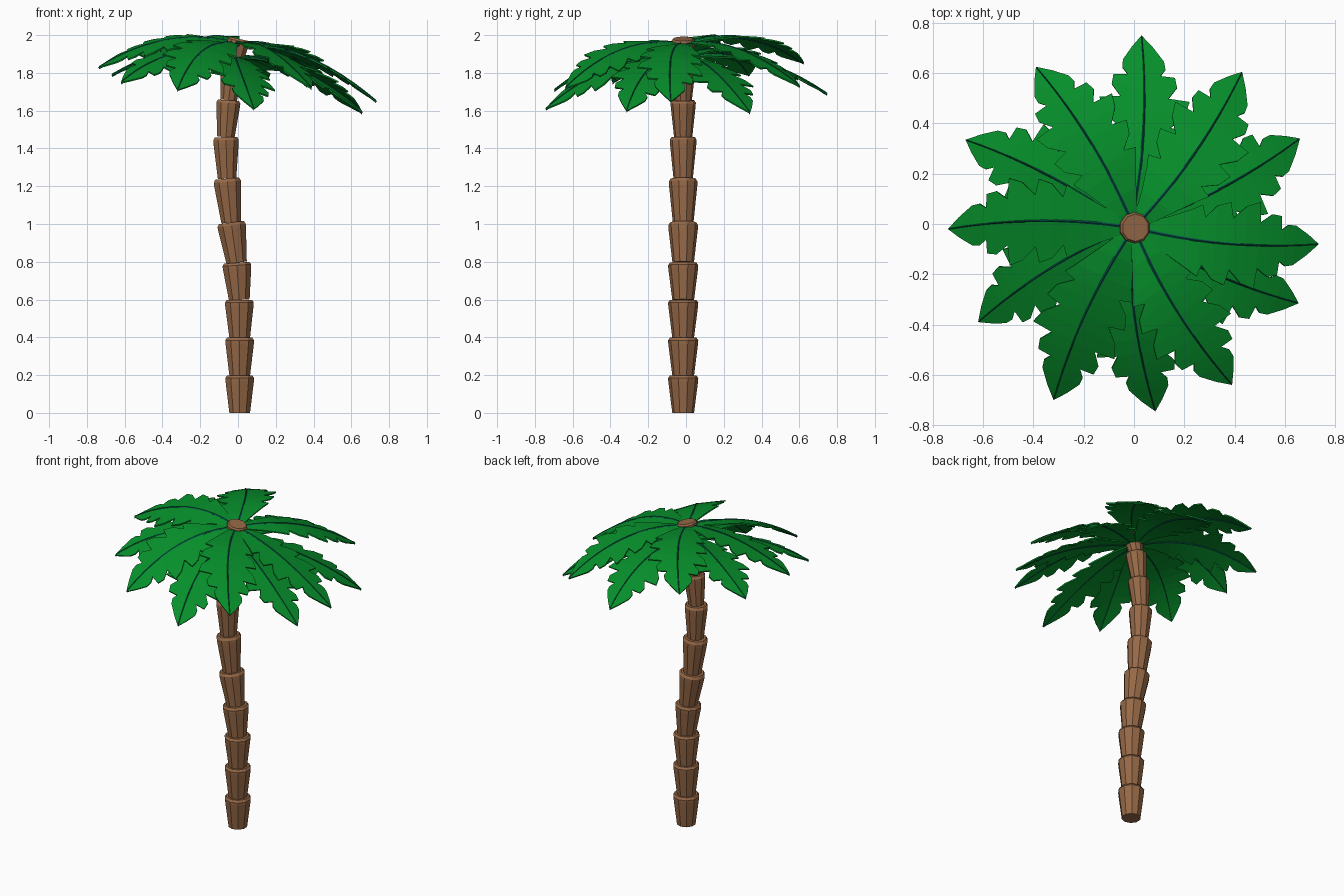
import bpy, bmesh, math
from mathutils import Vector

if "Cube" in bpy.data.objects:
    bpy.data.objects.remove(bpy.data.objects["Cube"])


def material(name, rgb):
    m = bpy.data.materials.new(name)
    m.diffuse_color = (*rgb, 1)
    m.use_nodes = True
    m.node_tree.nodes["Principled BSDF"].inputs["Base Color"].default_value = m.diffuse_color
    return m


BARK = material("bark brown", (0.305, 0.140, 0.062))
GREEN = material("leaf green", (0.002, 0.275, 0.024))
DARK = material("rib dark teal", (0.002, 0.085, 0.07))


def finish(bm, name, mat, recalc=False):
    if recalc:
        bmesh.ops.recalc_face_normals(bm, faces=bm.faces)
    me = bpy.data.meshes.new(name)
    bm.to_mesh(me)
    bm.free()
    me.materials.append(mat)
    ob = bpy.data.objects.new(name, me)
    bpy.context.collection.objects.link(ob)
    return ob


def loft(bm, rings):
    """Skin a list of closed vertex rings and cap both ends."""
    n = len(rings[0])
    for a, b in zip(rings, rings[1:]):
        for i in range(n):
            j = (i + 1) % n
            bm.faces.new((a[i], a[j], b[j], b[i]))
    bm.faces.new(rings[0][::-1])
    bm.faces.new(rings[-1])


# Trunk: stacked flared cups following a gentle bend (x, z, rim radius)
TRUNK_Y = -0.015
SIDES = 10
joints = [(0.009, 0.0, 0), (0.009, 0.198, 0.08), (0.009, 0.398, 0.08),
          (0.007, 0.598, 0.08), (-0.007, 0.795, 0.08), (-0.036, 1.008, 0.079),
          (-0.058, 1.24, 0.076), (-0.064, 1.46, 0.071), (-0.05, 1.655, 0.067),
          (-0.028, 1.83, 0.064), (0.006, 1.980, 0.062)]
for k, (a, b) in enumerate(zip(joints, joints[1:])):
    p = Vector((a[0], TRUNK_Y, a[1]))
    q = Vector((b[0], TRUNK_Y, b[1]))
    axis = (q - p).normalized()
    ey = Vector((0, 1, 0))
    ex = ey.cross(axis)
    bm = bmesh.new()
    rings = []
    for t, r in ((0, 0.72), (0.84, 0.985), (0.93, 1.0), (1.0, 0.88)):
        c = p.lerp(q, t)
        ring = []
        for i in range(SIDES):
            ang = 2 * math.pi * (i + 0.5) / SIDES
            ring.append(bm.verts.new(
                c + (ex * math.cos(ang) + ey * math.sin(ang)) * r * b[2]))
        rings.append(ring)
    loft(bm, rings)
    finish(bm, f"trunk_segment_{k + 1}", BARK, True)

# Half outline of a frond: (distance along, half width), as parts of its length
OUTLINE = [(0, .03), (.09, .06), (.18, .10), (.30, .16), (.36, .195),
           (.38, .13), (.44, .20), (.51, .225), (.53, .14), (.60, .21),
           (.67, .235), (.68, .125), (.74, .17), (.79, .16), (.795, .085),
           (.83, .112), (.87, .107), (.94, .055)]


def frond(name, root, tip):
    root, tip = Vector(root), Vector(tip)
    flat = Vector((tip.x - root.x, tip.y - root.y, 0))
    length = flat.length
    d = flat.normalized()
    left = Vector((-d.y, d.x, 0))
    # Crown leans sideways, and each frond is twisted like a fan blade
    left.z = -0.12 * left.x + 0.05 * left.y

    def point(t, w, lift=0.0):
        arch = 4 * t * (1 - t)
        p = root.lerp(tip, t) + left * w
        p.x += d.y * 0.03 * arch
        p.y -= d.x * 0.03 * arch
        twist = 0.17 * min(1, t / 0.35)
        p.z += 0.083 * arch - twist * w - 0.10 * abs(w) + lift
        return p

    # Lobed blade
    bm = bmesh.new()
    mid = [bm.verts.new(point(t, 0)) for t, w in OUTLINE]
    end = bm.verts.new(point(1, 0))
    for s in (1, -1):
        edge = [bm.verts.new(point(t, s * w * length)) for t, w in OUTLINE]
        quads = [(mid[i], mid[i + 1], edge[i + 1], edge[i])
                 for i in range(len(mid) - 1)] + [(mid[-1], end, edge[-1])]
        for f in quads:
            bm.faces.new(f if s == 1 else f[::-1])
    blade = finish(bm, name + "_blade", GREEN)
    mod = blade.modifiers.new("thickness", "SOLIDIFY")
    mod.thickness = 0.008
    mod.offset = -1

    # Tapered central rib
    bm = bmesh.new()
    rings = []
    for i in range(13):
        t = 0.995 * i / 12
        w = 0.007 * (1 - 0.7 * t)
        rings.append([bm.verts.new(point(t, *o)) for o in
                      ((w, 0), (0, 0.004), (-w, 0), (0, -0.014))])
    loft(bm, rings)
    finish(bm, name + "_rib", DARK, True)


# Crown: two layers of six fronds
UPPER = [(-0.74, -0.02, 1.83), (-0.39, 0.625, 1.855), (0.43, 0.605, 1.73),
         (0.735, -0.08, 1.65), (0.39, -0.64, 1.72), (-0.32, -0.70, 1.71)]
LOWER = [(0.03, 0.75, 1.69), (0.66, 0.34, 1.59), (0.655, -0.315, 1.60),
         (0.085, -0.745, 1.61), (-0.62, -0.39, 1.75), (-0.67, 0.335, 1.79)]
for i, tip in enumerate(UPPER):
    frond(f"upper_frond_{i + 1}", (0.0, TRUNK_Y, 1.957), tip)
for i, tip in enumerate(LOWER):
    frond(f"lower_frond_{i + 1}", (-0.015, TRUNK_Y, 1.885), tip)
